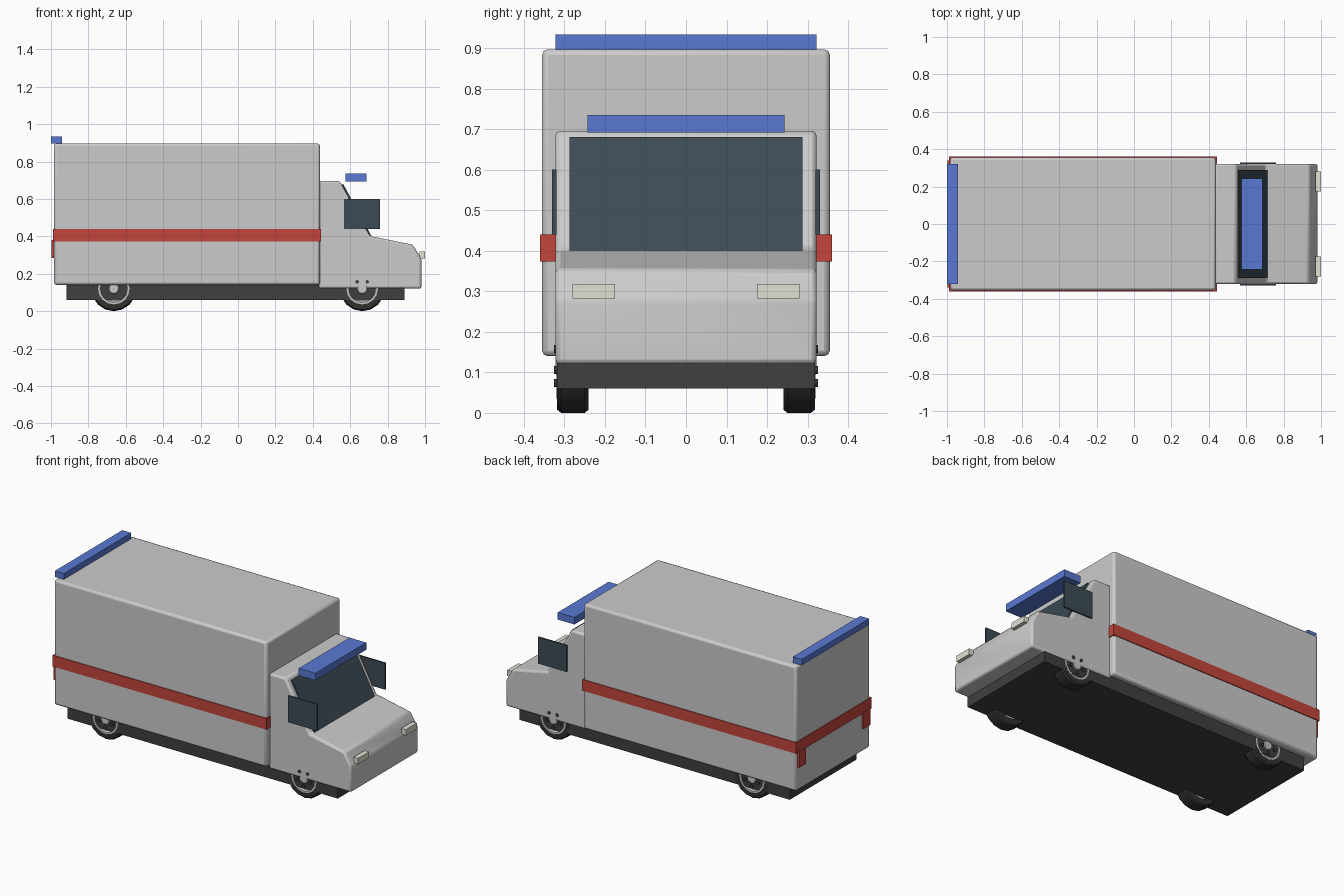
import bpy, bmesh, math
from mathutils import Matrix

if "Cube" in bpy.data.objects:
    bpy.data.objects.remove(bpy.data.objects["Cube"])


def mat(name, r, g, b):
    m = bpy.data.materials.new(name)
    m.diffuse_color = (r, g, b, 1)
    m.use_nodes = True
    m.node_tree.nodes["Principled BSDF"].inputs["Base Color"].default_value = m.diffuse_color
    return m


BLUE = mat("blue_light", 0.10, 0.19, 0.65)
RED = mat("red_trim", 0.55, 0.06, 0.045)
GLASS = mat("dark_glass", 0.045, 0.07, 0.09)
DARK = mat("dark_chassis", 0.05, 0.05, 0.05)
RUBBER = mat("rubber", 0.03, 0.03, 0.03)
LAMP = mat("headlight_lens", 0.75, 0.75, 0.65)


def finish(name, bm, material=None, bevel=0):
    bmesh.ops.recalc_face_normals(bm, faces=bm.faces)
    mesh = bpy.data.meshes.new(name)
    bm.to_mesh(mesh)
    bm.free()
    ob = bpy.data.objects.new(name, mesh)
    bpy.context.collection.objects.link(ob)
    if material:
        mesh.materials.append(material)
    if bevel:
        mod = ob.modifiers.new("Bevel", 'BEVEL')
        mod.width = bevel
        mod.segments = 2
        mod.limit_method = 'ANGLE'
    bpy.ops.object.select_all(action='DESELECT')
    ob.select_set(True)
    bpy.context.view_layer.objects.active = ob
    bpy.ops.object.shade_smooth_by_angle(angle=math.radians(35))
    return ob


def box(name, x, y, z, material=None, bevel=0):
    bm = bmesh.new()
    size = [b - a for a, b in (x, y, z)]
    mid = [(a + b) / 2 for a, b in (x, y, z)]
    bmesh.ops.create_cube(bm, size=1, matrix=Matrix.Translation(mid) @ Matrix.Diagonal((*size, 1)))
    return finish(name, bm, material, bevel)


def prism(name, profile, half_width, material=None, bevel=0):
    """Extrude an XZ profile symmetrically across the vehicle."""
    bm = bmesh.new()
    face = bm.faces.new([bm.verts.new((x, -half_width, z)) for x, z in profile])
    new = bmesh.ops.extrude_face_region(bm, geom=[face])["geom"]
    bmesh.ops.translate(bm, vec=(0, 2 * half_width, 0),
                        verts=[v for v in new if isinstance(v, bmesh.types.BMVert)])
    return finish(name, bm, material, bevel)


def lathe(name, profile, x, z, side, sides, material=None):
    """Spin a closed (radius, y) profile around a wheel axle."""
    bm = bmesh.new()
    rings = []
    for i in range(sides):
        a = 2 * math.pi * i / sides
        rings.append([bm.verts.new((x + r * math.sin(a), side * y, z - r * math.cos(a)))
                      for r, y in profile])
    n = len(profile)
    for i in range(sides):
        a, b = rings[i], rings[(i + 1) % sides]
        for j in range(n):
            k = (j + 1) % n
            bm.faces.new((a[j], a[k], b[k], b[j]))
    return finish(name, bm, material)


# Cargo body, cab and chassis
box("cargo_body", (-0.984, 0.438), (-0.355, 0.355), (0.14, 0.897), bevel=0.014)
prism("cab", [(0.43, 0.12), (0.43, 0.696), (0.544, 0.696), (0.705, 0.402),
              (0.935, 0.355), (0.981, 0.28), (0.981, 0.12)], 0.322, bevel=0.012)
box("chassis", (-0.917, 0.89), (-0.318, 0.318), (0.06, 0.16), DARK)

# Stripe wrapped around the cargo body
box("red_stripe", (-0.989, 0.443), (-0.36, 0.36), (0.373, 0.44), RED)

# Emergency light bars
box("rear_light_bar", (-1.0, -0.94), (-0.322, 0.322), (0.897, 0.933), BLUE)
box("front_light_bar", (0.576, 0.688), (-0.243, 0.243), (0.692, 0.735), BLUE)

# Windshield pane lying on the sloped cab front
prism("windshield", [(0.548, 0.668), (0.562, 0.681), (0.716, 0.397), (0.70, 0.395)], 0.288, GLASS)

# Parts mirrored left and right
for side, tag in ((-1, "right"), (1, "left")):
    def span(a, b):
        return tuple(sorted((side * a, side * b)))

    box(tag + "_side_window", (0.567, 0.76), span(0.32, 0.33), (0.44, 0.60), GLASS)
    box(tag + "_headlight", (0.97, 1.0), span(0.175, 0.28), (0.282, 0.318), LAMP)
    box(tag + "_tail_light", (-0.996, -0.98), span(0.275, 0.34), (0.283, 0.38), RED)

    # Wheels: tyre, rim disc and five bolts
    for x, pos in ((-0.664, "rear"), (0.664, "front")):
        name = f"{pos}_{tag}_"
        lathe(name + "tyre", [(0.078, 0.24), (0.112, 0.24), (0.12, 0.25), (0.12, 0.308),
                              (0.112, 0.318), (0.082, 0.318)], x, 0.12, side, 16, RUBBER)
        lathe(name + "rim", [(0.001, 0.25), (0.084, 0.25), (0.084, 0.319),
                             (0.074, 0.319), (0.066, 0.312), (0.03, 0.316),
                             (0.024, 0.322), (0.001, 0.322)], x, 0.12, side, 16)
        bm = bmesh.new()
        for i in range(5):
            a = 2 * math.pi * (i + 0.5) / 5
            place = Matrix.Translation((x + 0.046 * math.sin(a), side * 0.316,
                                        0.12 + 0.046 * math.cos(a)))
            bmesh.ops.create_cone(bm, cap_ends=True, segments=8, radius1=0.01, radius2=0.01,
                                  depth=0.02, matrix=place @ Matrix.Rotation(math.pi / 2, 4, 'X'))
        finish(name + "wheel_bolts", bm, DARK)
